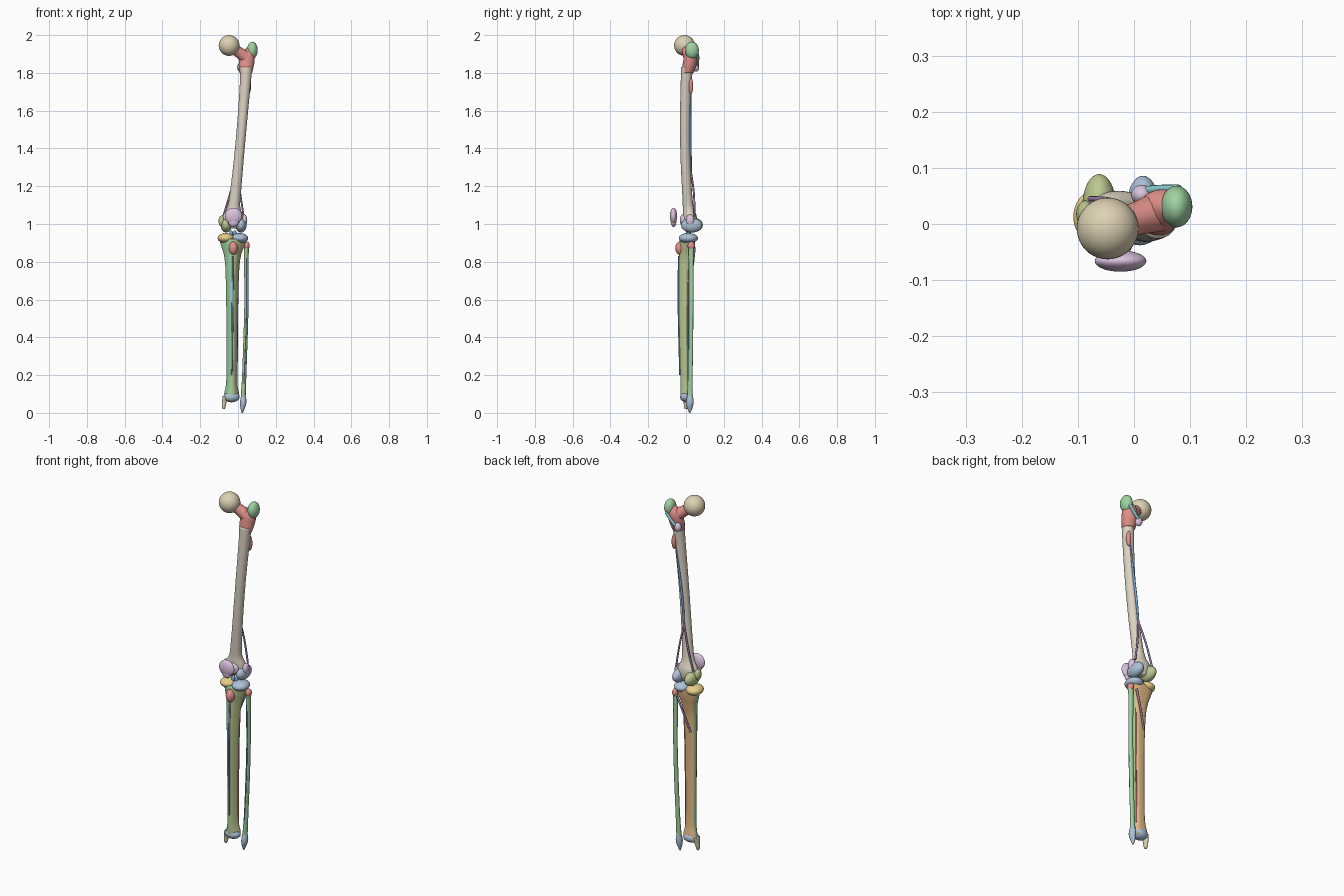
import bpy, bmesh
from math import sin, cos, pi
from mathutils import Vector

if "Cube" in bpy.data.objects:
    bpy.data.objects.remove(bpy.data.objects["Cube"])

COL = dict(bone=(.72, .66, .55), head=(.72, .64, .45), red=(.75, .28, .25), green=(.35, .65, .36),
           blue=(.42, .54, .68), olive=(.50, .58, .28), orange=(.78, .50, .24), gold=(.82, .62, .25),
           pink=(.72, .55, .74), purple=(.38, .25, .45), teal=(.25, .60, .62), navy=(.18, .38, .65))


def mat(name):
    m = bpy.data.materials.get(name) or bpy.data.materials.new(name)
    m.diffuse_color = (*COL[name], 1)
    m.use_nodes = True
    m.node_tree.nodes["Principled BSDF"].inputs["Base Color"].default_value = m.diffuse_color
    return m


def finish(o, name, color=None):
    o.name = name
    if color:
        o.data.materials.append(mat(color))
    for p in o.data.polygons:
        p.use_smooth = True
    return o


def ball(name, loc, size, color, rot=(0, 0, 0)):
    bpy.ops.mesh.primitive_uv_sphere_add(segments=40, ring_count=24, location=loc, rotation=rot)
    o = bpy.context.object
    o.scale = size
    return finish(o, name, color)


def spline(rows, steps):
    """Smooth interpolation through rows of numbers."""
    out = []
    for i in range(len(rows) - 1):
        a, b, c, d = (rows[min(max(k, 0), len(rows) - 1)] for k in (i - 1, i, i + 1, i + 2))
        for s in range(steps):
            t = s / steps
            out.append([.5 * (2 * q + (r - p) * t + (2 * p - 5 * q + 4 * r - w) * t * t
                              + (3 * q - p - 3 * r + w) * t ** 3) for p, q, r, w in zip(a, b, c, d)])
    return out + [list(rows[-1])]


def loft(name, rows, colors, tri=0.0, n=36, steps=6):
    """Stack of horizontal rings (z, x, y, rx, ry); tri pulls the ring to a front-pointing triangle.
    Three colours go to the medial, posterior and lateral faces."""
    bm = bmesh.new()
    rings = []
    for z, x, y, rx, ry in spline(rows, steps):
        ring = []
        for k in range(n):
            a = 2 * pi * k / n
            f = 1 + tri * cos(3 * a)
            ring.append(bm.verts.new((x - rx * f * sin(a), y - ry * f * cos(a), z)))
        rings.append(ring)
    for r, s in zip(rings, rings[1:]):
        for k in range(n):
            f = bm.faces.new((r[k], r[(k + 1) % n], s[(k + 1) % n], s[k]))
            f.material_index = (k * 3 // n) % len(colors)
    bm.faces.new(rings[0])
    bm.faces.new(rings[-1])
    bmesh.ops.recalc_face_normals(bm, faces=bm.faces)
    me = bpy.data.meshes.new(name)
    bm.to_mesh(me)
    bm.free()
    o = bpy.data.objects.new(name, me)
    bpy.context.collection.objects.link(o)
    for c in colors:
        me.materials.append(mat(c))
    return finish(o, name)


def tube(name, pts, color):
    """Round rod along points (x, y, z, radius)."""
    cu = bpy.data.curves.new(name, 'CURVE')
    cu.dimensions = '3D'
    cu.bevel_depth = 1
    cu.bevel_resolution = 4
    cu.use_fill_caps = True
    path = spline(pts, 6)
    sp = cu.splines.new('POLY')
    sp.points.add(len(path) - 1)
    for p, (x, y, z, r) in zip(sp.points, path):
        p.co, p.radius = (x, y, z, 1), r
    o = bpy.data.objects.new(name, cu)
    bpy.context.collection.objects.link(o)
    bpy.ops.object.select_all(action='DESELECT')
    o.select_set(True)
    bpy.context.view_layer.objects.active = o
    bpy.ops.object.convert(target='MESH')
    return finish(bpy.context.object, name, color)


# Upper femur: head, neck, trochanters
ball("femoral_head", (-.047, -.008, 1.945), (.055, .055, .055), "head")
tube("femoral_neck", [(-.04, -.005, 1.94, .03), (0, .008, 1.912, .029), (.045, .022, 1.88, .036)], "red")
loft("intertrochanteric_block", [(1.935, .06, .03, .012, .012), (1.90, .052, .027, .036, .034),
     (1.85, .045, .02, .041, .037), (1.80, .042, .008, .033, .032)], ["red"])
ball("greater_trochanter", (.076, .031, 1.92), (.028, .037, .045), "green")
ball("lesser_trochanter", (.014, .052, 1.83), (.019, .018, .024), "pink")
tube("intertrochanteric_crest", [(.08, .062, 1.90, .008), (.05, .062, 1.865, .008), (.018, .06, 1.835, .007)], "teal")
ball("gluteal_tuberosity", (.056, .026, 1.73), (.013, .012, .042), "red")

# Femur shaft, bowed forward and flaring to the knee
loft("femur_shaft", [(1.83, .043, .006, .033, .032), (1.75, .039, .001, .029, .029), (1.55, .023, -.005, .026, .027),
     (1.35, .005, -.003, .026, .026), (1.18, -.012, .005, .029, .026), (1.09, -.022, .012, .034, .029),
     (1.04, -.027, .02, .055, .037), (1.0, -.027, .022, .057, .036), (.975, -.027, .025, .03, .025)], ["bone"])
tube("linea_aspera", [(.048, .027, 1.72, .003), (.024, .023, 1.55, .006), (.004, .024, 1.40, .006),
                      (-.006, .027, 1.27, .005)], "navy")
for side, ex in (("medial", -.078), ("lateral", .03)):
    tube(side + "_supracondylar_line", [(-.006, .026, 1.28, .005), ((ex - .006) / 2, .042, 1.16, .005),
                                        (ex, .045, 1.04, .005)], "purple")

# Knee: condyles, epicondyles, trochlea, kneecap
ball("medial_condyle", (-.062, .032, .995), (.030, .057, .040), "olive")
ball("lateral_condyle", (.016, .03, .993), (.029, .056, .038), "blue")
ball("medial_epicondyle", (-.086, .018, 1.015), (.017, .024, .030), "olive")
ball("lateral_epicondyle", (.034, .022, 1.02), (.015, .022, .030), "pink")
ball("trochlea", (-.025, -.01, 1.02), (.036, .023, .034), "pink")
ball("patella", (-.024, -.066, 1.042), (.046, .019, .044), "pink")
ball("patella_apex", (-.024, -.066, 1.012), (.028, .015, .027), "pink")

# Tibia: plateaus, shaft with three coloured faces, ankle end
ball("medial_plateau", (-.064, .013, .925), (.044, .050, .027), "gold")
ball("lateral_plateau", (.010, .012, .925), (.044, .050, .027), "blue")
for x in (-.036, -.016):
    ball("intercondylar_eminence", (x, .012, .948), (.010, .014, .018), "navy")
loft("tibia_shaft", [(.92, -.028, .012, .07, .042), (.88, -.028, .009, .058, .040), (.83, -.029, .003, .043, .036),
     (.75, -.03, -.004, .035, .032), (.55, -.031, -.007, .030, .029), (.3, -.032, -.004, .028, .026),
     (.16, -.033, -.001, .029, .026), (.10, -.034, .003, .038, .030), (.07, -.035, .004, .038, .029)],
     ["green", "orange", "olive"], tri=.1)
ball("tibial_tuberosity", (-.025, -.030, .872), (.024, .027, .036), "red")
tube("tibial_crest", [(-.026, -.037, .83, .005), (-.028, -.040, .6, .005), (-.032, -.032, .2, .004)], "navy")
tube("interosseous_border", [(.003, .016, .82, .004), (-.003, .010, .55, .004), (-.006, .012, .14, .004)], "red")
tube("soleal_line", [(.022, .046, .875, .006), (-.012, .036, .78, .005), (-.045, .022, .68, .005)], "purple")
ball("tibial_plafond", (-.034, .003, .085), (.043, .034, .029), "blue")
loft("medial_malleolus", [(.09, -.068, .003, .014, .022), (.06, -.072, .003, .012, .016),
     (.035, -.075, .001, .010, .012), (.02, -.075, 0, .005, .006)], ["head"])

# Fibula: head, slim shaft, pointed outer ankle
ball("fibula_head", (.046, .028, .885), (.016, .019, .022), "red")
loft("fibula_shaft", [(.885, .046, .028, .014, .015), (.82, .044, .028, .012, .013), (.6, .045, .028, .011, .012),
     (.4, .040, .027, .011, .012), (.2, .033, .024, .011, .012), (.07, .027, .021, .013, .015)],
     ["olive", "green", "green"], tri=.08, n=24)
tube("fibula_crest", [(.044, .015, .82, .003), (.044, .015, .5, .003), (.031, .012, .15, .003)], "navy")
loft("lateral_malleolus", [(.10, .029, .022, .010, .011), (.07, .028, .021, .016, .019), (.045, .027, .02, .016, .019),
     (.02, .024, .02, .010, .012), (0, .023, .02, .003, .003)], ["blue"], n=24)
